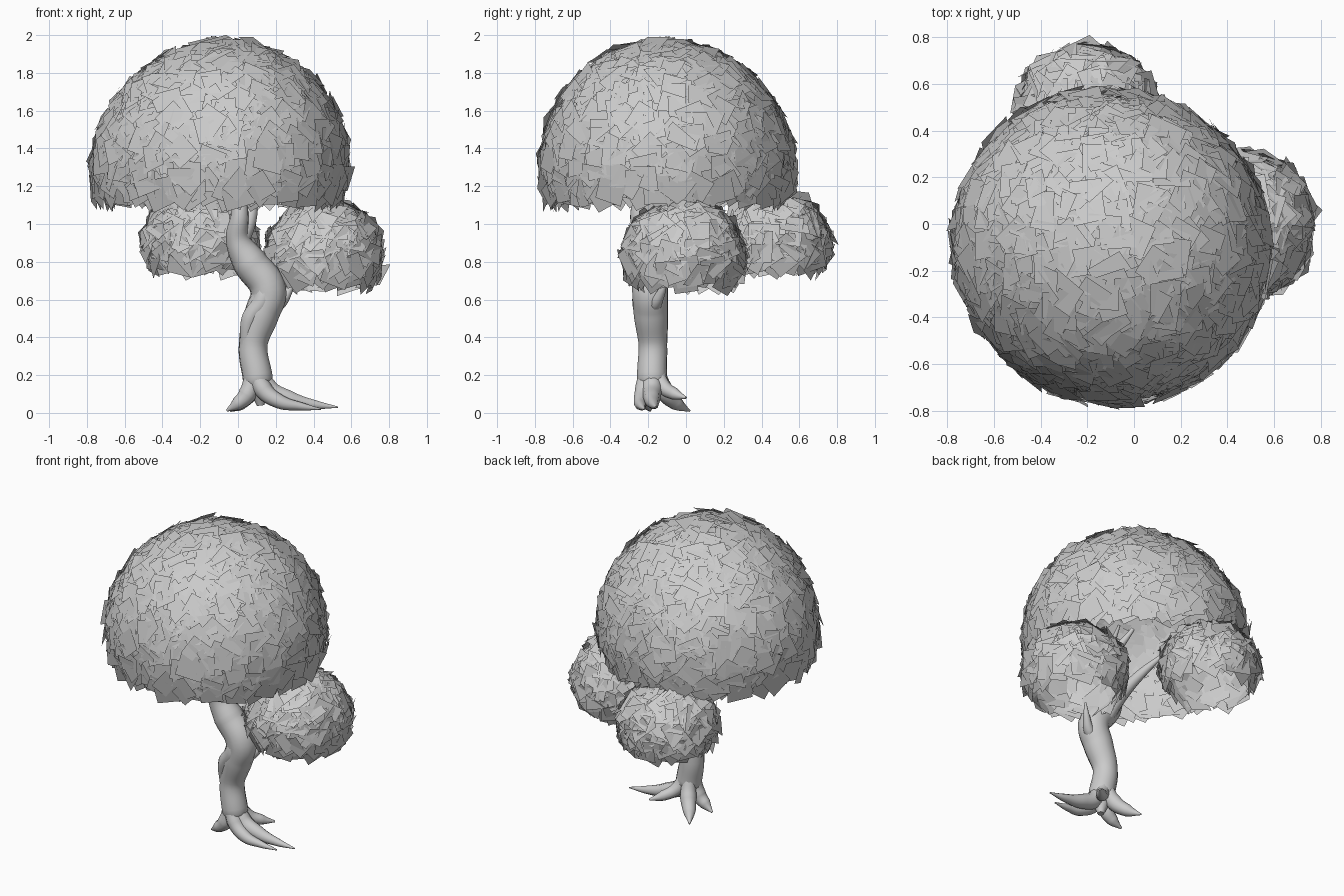
import bpy, math, random
from mathutils import Vector, Matrix

random.seed(7)
cube = bpy.data.objects.get("Cube")
if cube:
    bpy.data.objects.remove(cube, do_unlink=True)


def make_material(name, rgb):
    mat = bpy.data.materials.new(name)
    mat.use_nodes = True
    mat.diffuse_color = (*rgb, 1)
    mat.node_tree.nodes["Principled BSDF"].inputs["Base Color"].default_value = (*rgb, 1)
    return mat


grey = make_material("pale grey", (0.6, 0.6, 0.6))


def limb(name, points, sides=3):
    """Tapered round limb through (x, y, z, radius) points."""
    curve = bpy.data.curves.new(name, 'CURVE')
    curve.dimensions = '3D'
    curve.bevel_depth = 1
    curve.bevel_resolution = sides
    curve.resolution_u = 8
    curve.use_fill_caps = True
    spline = curve.splines.new('BEZIER')
    spline.bezier_points.add(len(points) - 1)
    for bp, (x, y, z, r) in zip(spline.bezier_points, points):
        bp.co = (x, y, z)
        bp.radius = r
        bp.handle_left_type = bp.handle_right_type = 'AUTO'
    curve.materials.append(grey)
    obj = bpy.data.objects.new(name, curve)
    bpy.context.collection.objects.link(obj)
    bpy.ops.object.select_all(action='DESELECT')
    bpy.context.view_layer.objects.active = obj
    obj.select_set(True)
    bpy.ops.object.convert(target='MESH')
    bpy.ops.object.shade_smooth_by_angle(angle=math.radians(60))


def foliage(name, centre, radii, z_low, count, size, ruffle):
    """Hollow dome of overlapping square leaf cards, shaded as one round mass."""
    centre, radii = Vector(centre), Vector(radii)
    verts, faces, normals = [], [], []
    low = (z_low - centre.z) / radii.z
    for i in range(count):
        # Even spiral over the dome, from the rim to the crown
        h = low + (1 - low) * (i + 0.5) / count
        a = i * math.pi * (3 - math.sqrt(5)) + random.uniform(-0.1, 0.1)
        ring = math.sqrt(max(0, 1 - h * h))
        unit = Vector((ring * math.cos(a), ring * math.sin(a), h))
        pos = centre + unit * radii * random.uniform(0.98, 1.02)
        out = Vector([u / r for u, r in zip(unit, radii)]).normalized()
        tilt = out + ruffle * Vector([random.uniform(-1, 1) for _ in range(3)])
        turn = tilt.to_track_quat('Z', 'Y').to_matrix() @ Matrix.Rotation(random.uniform(0, math.tau), 3, 'Z')
        w = size * random.uniform(0.75, 1.1) / 2
        d = size * random.uniform(0.75, 1.1) / 2
        n = len(verts)
        for sx, sy in ((-1, -1), (1, -1), (1, 1), (-1, 1)):
            verts.append(pos + turn @ Vector((sx * w, sy * d, 0)))
            normals.append(out)
        faces.append((n, n + 1, n + 2, n + 3))
    mesh = bpy.data.meshes.new(name)
    mesh.from_pydata(verts, [], faces)
    mesh.materials.append(grey)
    mesh.shade_smooth()
    mesh.normals_split_custom_set_from_vertices(normals)
    obj = bpy.data.objects.new(name, mesh)
    bpy.context.collection.objects.link(obj)


# Winding trunk, forking inside the crown
limb("trunk", [(0.12, -0.17, 0.04, 0.02), (0.105, -0.18, 0.18, 0.08), (0.08, -0.175, 0.36, 0.076),
               (0.125, -0.185, 0.52, 0.092), (0.16, -0.19, 0.65, 0.096), (0.06, -0.19, 0.8, 0.092),
               (0.0, -0.21, 0.92, 0.064), (0.01, -0.25, 1.06, 0.045), (0.0, -0.21, 1.18, 0.035),
               (-0.06, -0.08, 1.36, 0.012)], 5)
limb("trunk_ridge", [(0.04, -0.2, 0.36, 0.03), (0.065, -0.22, 0.5, 0.048), (0.13, -0.235, 0.6, 0.05),
                     (0.14, -0.22, 0.76, 0.035)])

# Branches to the crown and the two side clusters
limb("crown_branch", [(0.02, -0.21, 0.92, 0.045), (0.06, -0.2, 1.02, 0.038), (0.08, -0.14, 1.16, 0.025),
                      (0.1, -0.02, 1.3, 0.008)])
limb("left_branch", [(0.15, -0.18, 0.54, 0.035), (0.22, -0.16, 0.58, 0.034), (0.265, -0.13, 0.64, 0.022),
                     (0.3, -0.1, 0.72, 0.006)])
limb("back_branch", [(0.1, -0.18, 0.7, 0.06), (0.07, -0.06, 0.82, 0.045), (0.03, 0.1, 0.93, 0.03),
                     (-0.04, 0.26, 1.04, 0.01)])

# Spreading roots that flute the foot of the trunk
roots = {
    "left_root": [(0.11, -0.18, 0.28, 0.04), (0.15, -0.18, 0.14, 0.055), (0.27, -0.18, 0.075, 0.045),
                  (0.4, -0.17, 0.045, 0.026), (0.53, -0.16, 0.03, 0.004)],
    "left_front_root": [(0.09, -0.2, 0.28, 0.04), (0.13, -0.22, 0.13, 0.05), (0.22, -0.24, 0.06, 0.038),
                        (0.33, -0.235, 0.035, 0.022), (0.44, -0.22, 0.02, 0.004)],
    "back_left_root": [(0.11, -0.16, 0.24, 0.04), (0.15, -0.12, 0.14, 0.04), (0.21, -0.06, 0.1, 0.032),
                       (0.27, 0.0, 0.08, 0.006)],
    "back_right_root": [(0.09, -0.16, 0.24, 0.04), (0.06, -0.11, 0.11, 0.05), (0.01, -0.05, 0.05, 0.038),
                        (-0.04, 0.02, 0.01, 0.005)],
    "right_root": [(0.08, -0.19, 0.24, 0.04), (0.05, -0.2, 0.1, 0.048), (0.0, -0.2, 0.05, 0.036),
                   (-0.06, -0.19, 0.012, 0.006)],
}
for name, points in roots.items():
    limb(name, points)

# Leaf masses: the crown is two offset shells, with a cluster on either side behind
foliage("crown_leaves", (-0.075, -0.11, 1.31), (0.645, 0.65, 0.65), 1.15, 900, 0.15, 0.26)
foliage("crown_under_leaves", (-0.125, -0.08, 1.28), (0.64, 0.645, 0.64), 1.15, 700, 0.15, 0.26)
foliage("left_leaves", (0.455, -0.01, 0.83), (0.295, 0.305, 0.28), 0.71, 230, 0.165, 0.32)
foliage("back_leaves", (-0.2, 0.47, 0.89), (0.285, 0.275, 0.26), 0.8, 210, 0.165, 0.32)
